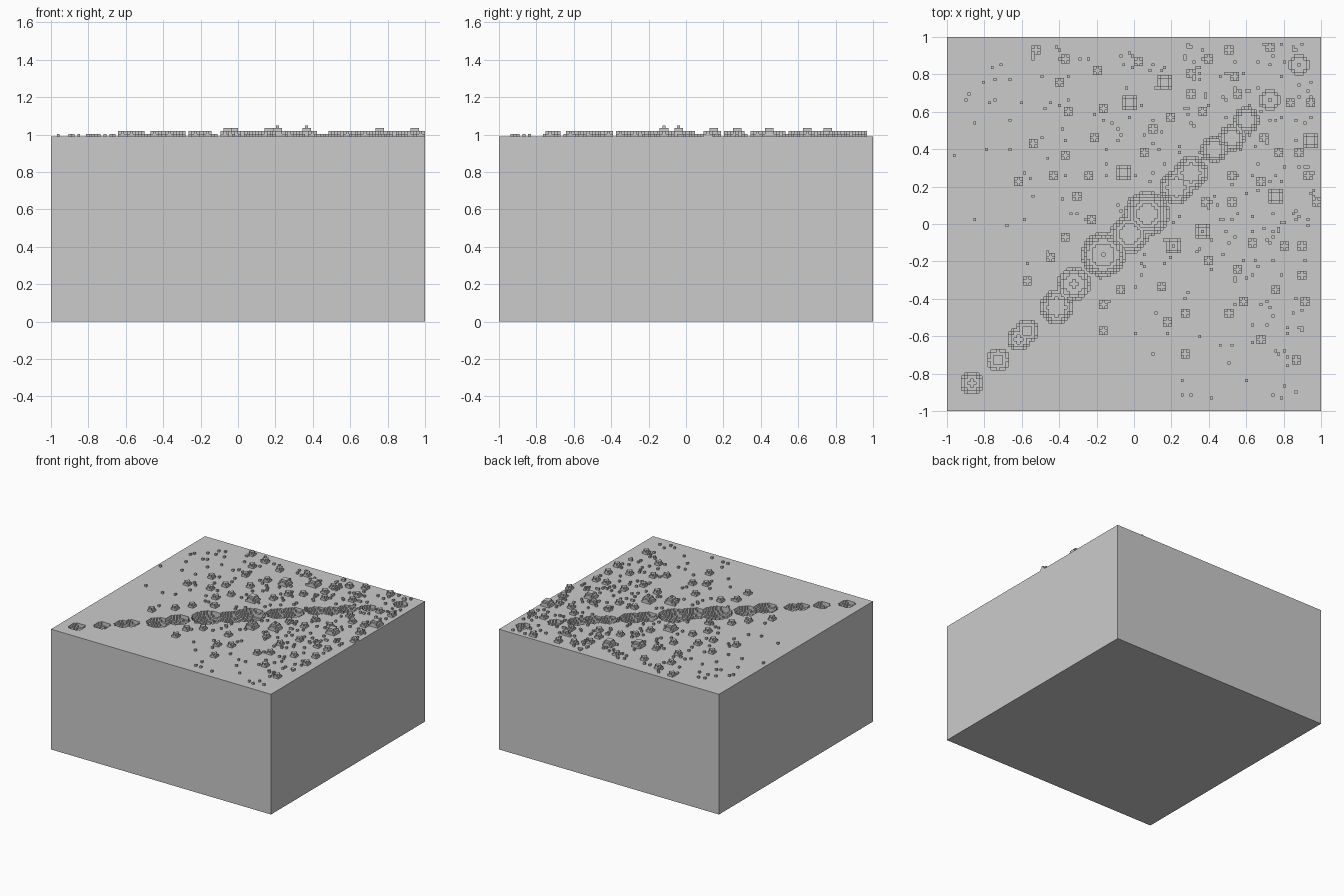
import bpy, bmesh, math, random

if "Cube" in bpy.data.objects:
    bpy.data.objects.remove(bpy.data.objects["Cube"])

N = 128                 # cells per side
S = 2 / N               # cell size
TOP = 0.988             # level of the flat ground
STEP = 0.0153           # height of one voxel layer
random.seed(7)

# Bowl-shaped craters along the diagonal: x, y, radius
CRATERS = [
    (-.87, -.855, .058), (-.72, -.72, .062), (-.62, -.62, .058), (-.575, -.565, .06),
    (-.42, -.44, .085), (-.32, -.325, .088), (-.16, -.17, .118), (-.03, -.055, .10),
    (.07, .05, .115), (.225, .19, .085), (.31, .275, .085), (.43, .40, .068),
    (.52, .465, .068), (.605, .55, .068), (.72, .665, .055), (.875, .85, .055)]
# Large and medium lumps of debris: x, y
BOULDERS = [(.17, .75), (-.02, .65), (-.05, .28), (.21, -.125), (.37, -.04),
            (.755, .145), (.945, .445)]
STONES = [
    (-.52, .93), (-.36, .89), (-.19, .82), (-.4, .76), (.03, .86), (.4, .89), (.51, .93),
    (.73, .95), (.31, .8), (.54, .79), (-.35, .6), (-.16, .62), (.3, .69), (.37, .6),
    (.55, .69), (.84, .65), (.94, .65), (-.54, .43), (-.21, .46), (.1, .5), (.2, .57),
    (.06, .38), (-.37, .36), (-.43, .25), (-.24, .26), (-.62, .22), (-.31, .15),
    (-.23, .03), (.7, .46), (.77, .39), (.88, .38), (.52, .26), (.68, .23), (.93, .25),
    (.38, .12), (.53, .11), (.98, .12), (.64, -.1), (.81, -.11), (.9, -.11), (.4, -.2),
    (.56, -.25), (.9, -.27), (.75, -.35), (.58, -.41), (.91, -.41), (.51, -.48),
    (.28, -.48), (.18, -.52), (.15, -.34), (-.07, -.35), (-.17, -.43), (-.17, -.57),
    (-.36, -.07), (-.45, -.18), (-.57, -.3), (.28, -.7), (.68, -.61), (.87, -.72)]

grey = bpy.data.materials.new("stone grey")
grey.diffuse_color = (0.6, 0.6, 0.6, 1)
grey.use_nodes = True
grey.node_tree.nodes["Principled BSDF"].inputs["Base Color"].default_value = grey.diffuse_color


def cell(v):
    return min(N - 1, max(0, int((v + 1) / S)))


def stamp(field, x, y, r):
    """Raise a voxel half ball of r cells; the tallest one wins."""
    ci, cj, k = cell(x), cell(y), math.ceil(r)
    for i in range(max(0, ci - k), min(N, ci + k + 1)):
        for j in range(max(0, cj - k), min(N, cj + k + 1)):
            d2 = r * r - (i - ci) ** 2 - (j - cj) ** 2
            if d2 > 0:
                h = round(math.sqrt(d2))
                if h:
                    field[i, j] = max(field.get((i, j), 0), h)


def build(name, height, floor, cells, closed):
    """Stepped surface: a flat top per cell and walls where the neighbour is lower."""
    bm = bmesh.new()

    def quad(*pts):
        bm.faces.new([bm.verts.new(p) for p in pts])

    for i, j in cells:
        z = height(i, j)
        x0, y0 = -1 + i * S, -1 + j * S
        x1, y1 = x0 + S, y0 + S
        quad((x0, y0, z), (x1, y0, z), (x1, y1, z), (x0, y1, z))
        for di, dj, a, b in ((0, -1, (x0, y0), (x1, y0)), (1, 0, (x1, y0), (x1, y1)),
                             (0, 1, (x1, y1), (x0, y1)), (-1, 0, (x0, y1), (x0, y0))):
            ni, nj = i + di, j + dj
            inside = 0 <= ni < N and 0 <= nj < N
            low = height(ni, nj) if inside else floor
            if low < z - 1e-6:
                quad((*a, low), (*b, low), (*b, z), (*a, z))
    if closed:
        quad((-1, -1, floor), (-1, 1, floor), (1, 1, floor), (1, -1, floor))
    bmesh.ops.remove_doubles(bm, verts=bm.verts, dist=1e-5)
    me = bpy.data.meshes.new(name)
    bm.to_mesh(me)
    bm.free()
    me.materials.append(grey)
    bpy.context.collection.objects.link(bpy.data.objects.new(name, me))


# Ground block with the chain of craters sunk into it
bowls = {}
for x, y, r in CRATERS:
    stamp(bowls, x, y, r / S)
build("ground_block", lambda i, j: TOP - STEP * bowls.get((i, j), 0), 0,
      [(i, j) for i in range(N) for j in range(N)], True)

# Debris: boulders, stones and scattered single-voxel pebbles
lumps = {}
for x, y in STONES:
    stamp(lumps, x, y, 2)
for x, y in BOULDERS:
    stamp(lumps, x, y, 3)
for x, y in BOULDERS[3:5]:
    lumps[cell(x), cell(y)] += 1
pebbles = 0
while pebbles < 300:
    x, y = random.uniform(-.97, .97), random.uniform(-.95, .97)
    if random.random() < 0.4 + 0.4 * x + 0.35 * y:
        lumps.setdefault((cell(x), cell(y)), 1)
        pebbles += 1
lumps = {c: h for c, h in lumps.items() if c not in bowls}
build("debris", lambda i, j: TOP + STEP * lumps.get((i, j), 0), TOP, list(lumps), False)
